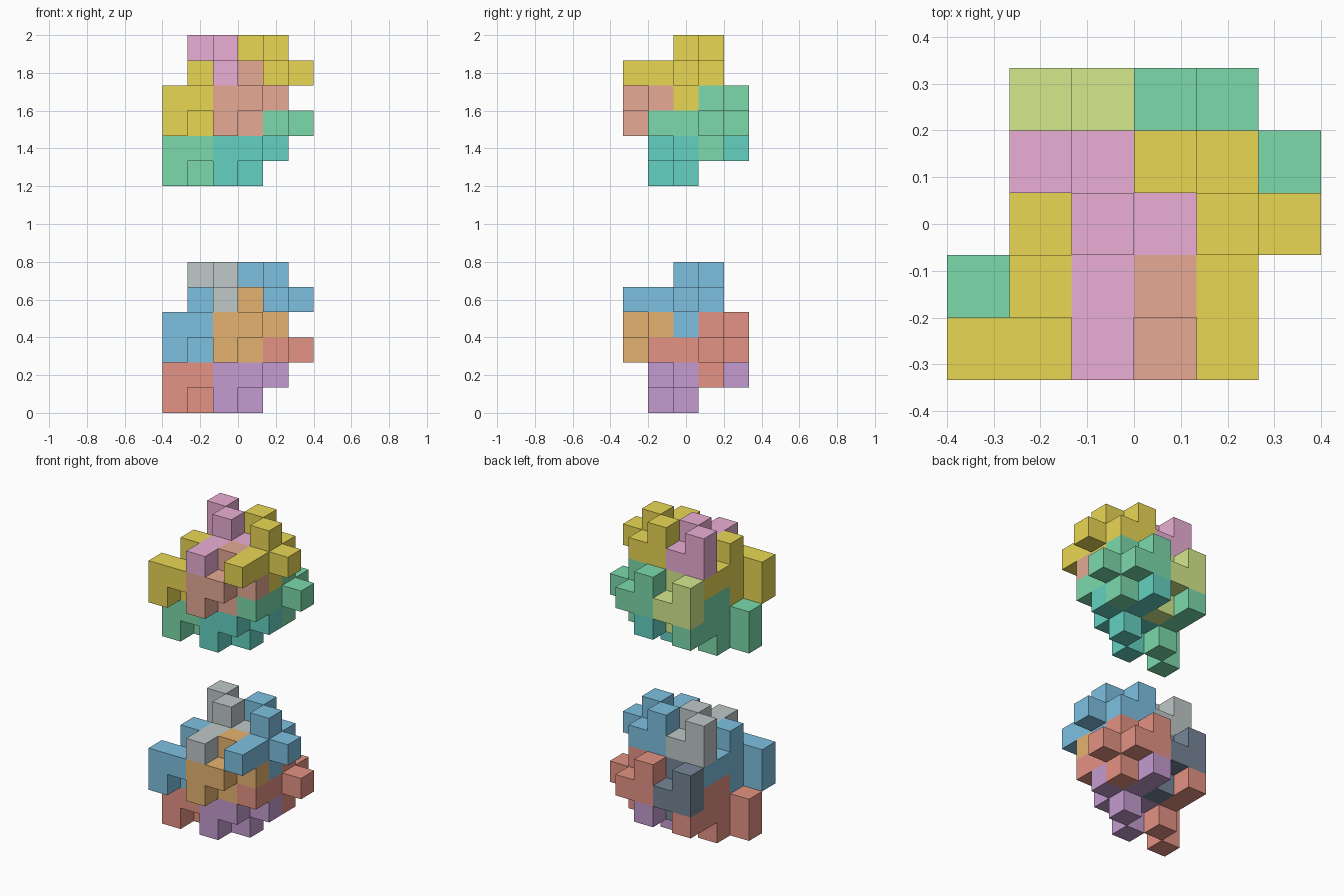
import bpy, bmesh
from mathutils import Vector

if "Cube" in bpy.data.objects:
    bpy.data.objects.remove(bpy.data.objects["Cube"])

U = 2 / 15                       # edge of one unit cube
ORIGIN = Vector((-3 * U, -2.5 * U, 0))

# Layers from bottom to top; rows run front to back, letters left to right
LAYERS = [
    "...... r.p... .r.p.. ...... ......",
    "...... rrpp.. .rppp. .rnpr. .r.p..",
    "b.o... .boor. .rorr. .rnrrr .nnrr.",
    "bboo.. .booo. .boob. .bnrr. .n.r..",
    "..g.b. .bgob. ..ggbb .ggbb. ......",
    "...... ...... ..g.b. .g.b.. ......",
]

# letter: (piece name, lower copy colour, upper copy colour)
PIECES = {
    "b": ("upper_side_piece", (0.21, 0.53, 0.75), (0.82, 0.68, 0.09)),
    "g": ("top_piece", (0.52, 0.58, 0.58), (0.83, 0.43, 0.67)),
    "o": ("front_piece", (0.79, 0.45, 0.16), (0.79, 0.40, 0.30)),
    "r": ("lower_side_piece", (0.78, 0.29, 0.23), (0.20, 0.70, 0.41)),
    "p": ("bottom_piece", (0.55, 0.33, 0.63), (0.13, 0.64, 0.54)),
    "n": ("back_piece", (0.18, 0.24, 0.31), (0.66, 0.82, 0.27)),
}


def cells_of(letter):
    return {(i, j, k)
            for k, layer in enumerate(LAYERS)
            for j, row in enumerate(layer.split())
            for i, c in enumerate(row) if c == letter}


def build_piece(name, cells, base_z, color):
    """Outer skin of a group of unit cubes."""
    bm = bmesh.new()
    for cell in sorted(cells):
        for axis in range(3):
            for sign in (-1, 1):
                n = Vector((0, 0, 0))
                n[axis] = sign
                if tuple(int(c + d) for c, d in zip(cell, n)) in cells:
                    continue
                u, v = Vector((0, 0, 0)), Vector((0, 0, 0))
                u[(axis + 1) % 3] = 0.5
                v[(axis + 2) % 3] = 0.5 * sign
                mid = Vector(cell) + Vector((0.5, 0.5, 0.5)) + n * 0.5
                corners = (mid - u - v, mid + u - v, mid + u + v, mid - u + v)
                bm.faces.new([bm.verts.new(c * U + ORIGIN) for c in corners])
    bmesh.ops.remove_doubles(bm, verts=bm.verts, dist=1e-4)
    mesh = bpy.data.meshes.new(name)
    bm.to_mesh(mesh)
    bm.free()
    mat = bpy.data.materials.new(name + "_color")
    mat.diffuse_color = (*color, 1)
    mat.use_nodes = True
    mat.node_tree.nodes["Principled BSDF"].inputs["Base Color"].default_value = mat.diffuse_color
    mesh.materials.append(mat)
    obj = bpy.data.objects.new(name, mesh)
    obj.location.z = base_z
    bpy.context.collection.objects.link(obj)


# Two identical puzzles, one floating above the other
for letter, (name, low, high) in PIECES.items():
    cells = cells_of(letter)
    build_piece("lower_" + name, cells, 0, low)
    build_piece("upper_" + name, cells, 9 * U, high)
